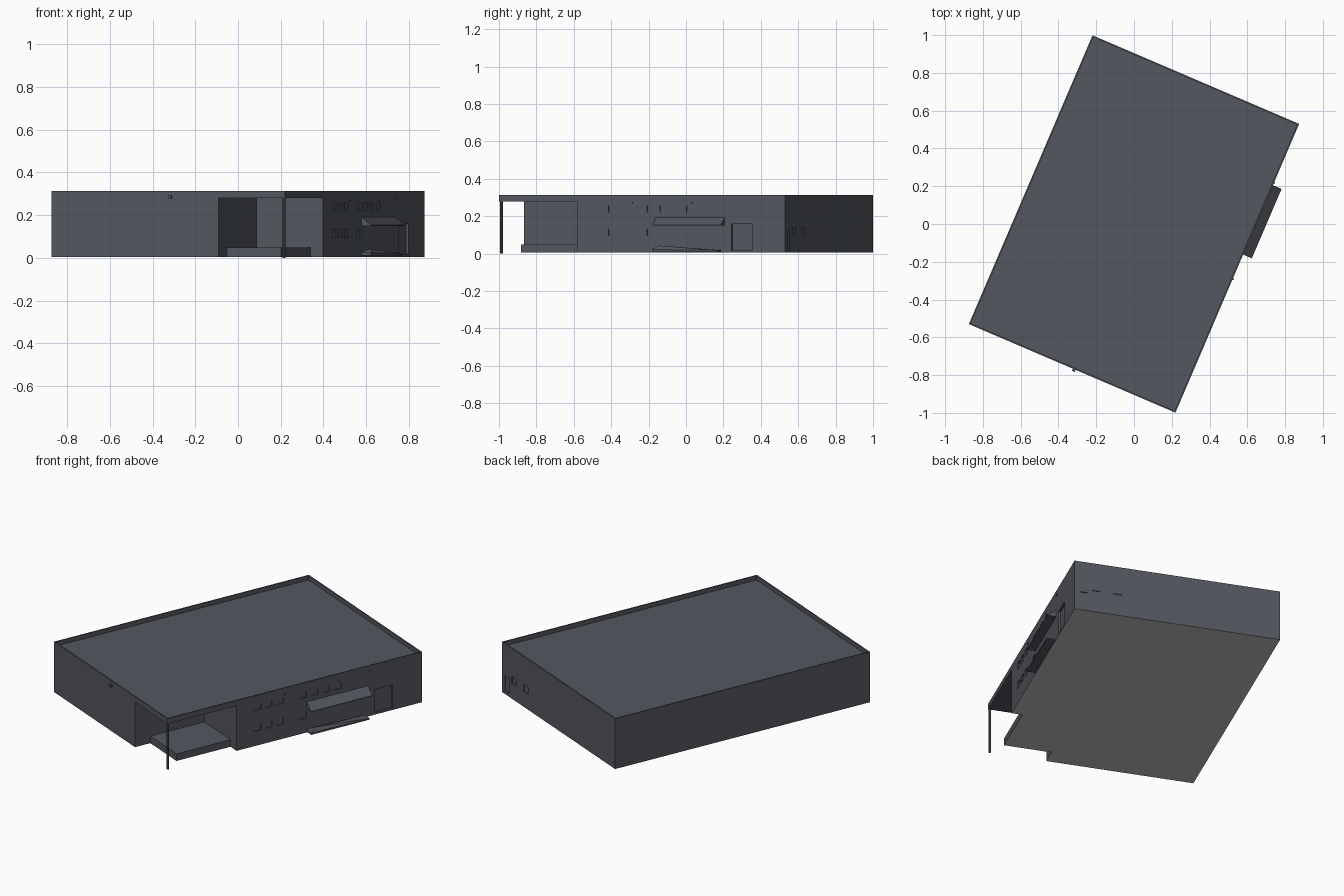
import bpy, bmesh, math
from mathutils import Matrix, Vector

if "Cube" in bpy.data.objects:
    bpy.data.objects.remove(bpy.data.objects["Cube"])

# Local frame: x runs along the long entrance side, y runs inward, origin at the front corner
L, W = 1.663, 1.190
BASE, SOFFIT, ROOF, TOP = 0.005, 0.28, 0.287, 0.313
PLACE = Matrix.Rotation(math.radians(66.81), 4, 'Z') @ Matrix.Translation((-L / 2, -W / 2, 0))


def material(name, rgb):
    m = bpy.data.materials.new(name)
    m.diffuse_color = (*rgb, 1)
    m.use_nodes = True
    m.node_tree.nodes["Principled BSDF"].inputs["Base Color"].default_value = m.diffuse_color
    return m


SLATE = material("slate grey", (0.088, 0.095, 0.114))
UNDER = material("underside light grey", (0.53, 0.53, 0.53))


def finish(name, bm, underside=False):
    bmesh.ops.recalc_face_normals(bm, faces=bm.faces[:])
    if underside:
        for f in bm.faces:
            f.material_index = 1 if f.normal.z < -0.9 else 0
    bm.transform(PLACE)
    me = bpy.data.meshes.new(name)
    bm.to_mesh(me)
    bm.free()
    me.materials.append(SLATE)
    me.materials.append(UNDER)
    ob = bpy.data.objects.new(name, me)
    bpy.context.collection.objects.link(ob)
    return ob


def add_prism(bm, outline, z0, z1):
    face = bm.faces.new([bm.verts.new((x, y, z0)) for x, y in outline])
    ext = bmesh.ops.extrude_face_region(bm, geom=[face])
    verts = [v for v in ext["geom"] if isinstance(v, bmesh.types.BMVert)]
    bmesh.ops.translate(bm, verts=verts, vec=(0, 0, z1 - z0))


def rect(x0, x1, y0, y1):
    return [(x0, y0), (x1, y0), (x1, y1), (x0, y1)]


def prism(name, outline, z0, z1, underside=False):
    bm = bmesh.new()
    add_prism(bm, outline, z0, z1)
    return finish(name, bm, underside)


def box(name, x0, x1, y0, y1, z0, z1, underside=False):
    return prism(name, rect(x0, x1, y0, y1), z0, z1, underside)


def hull(name, points):
    bm = bmesh.new()
    for p in points:
        bm.verts.new(p)
    bmesh.ops.convex_hull(bm, input=bm.verts[:])
    return finish(name, bm)


# Main block with the entrance corner cut away
CX, CY = 0.453, 0.338
body = prism("building_body", [(CX, 0), (L, 0), (L, W), (0, W), (0, CY), (CX, CY)],
             BASE, SOFFIT, True)

# Recesses: doorway and two window rows on the long side, door and windows on the rear side
bm = bmesh.new()
add_prism(bm, rect(1.352, 1.471, -0.02, 0.013), 0.018, 0.158)
upper = [0.565, 0.637, 0.71, 0.86, 0.935, 1.01, 1.09]
for row, (z0, z1) in ((upper, (0.22, 0.257)), (upper[:4], (0.095, 0.133))):
    for x in row:
        add_prism(bm, rect(x, x + 0.048, -0.02, 0.005), z0, z1)
for y0, y1, z0, z1 in ((0.03, 0.075, 0.025, 0.12), (0.10, 0.15, 0.10, 0.14), (0.225, 0.275, 0.10, 0.14)):
    add_prism(bm, rect(L - 0.005, L + 0.02, y0, y1), z0, z1)
cutter = finish("recess_cutter", bm)
cutter.hide_render = True
cutter.hide_viewport = True
mod = body.modifiers.new("recesses", 'BOOLEAN')
mod.operation = 'DIFFERENCE'
mod.solver = 'EXACT'
mod.object = cutter

# Roof deck and parapet
box("roof_deck", 0, L, 0, W, SOFFIT, ROOF)
T = 0.008
box("parapet_long_front", 0, L, 0, T, ROOF, TOP)
box("parapet_long_back", 0, L, W - T, W, ROOF, TOP)
box("parapet_short_front", 0, T, T, W - T, ROOF, TOP)
box("parapet_short_back", L - T, L, T, W - T, ROOF, TOP)

# Entrance platform and corner post
box("entrance_platform", 0.10, CX, 0.063, CY, BASE, 0.048, True)
bm = bmesh.new()
bmesh.ops.create_cone(bm, cap_ends=True, segments=10, radius1=0.007, radius2=0.007, depth=SOFFIT,
                      matrix=Matrix.Translation((0.010, 0.008, SOFFIT / 2)))
finish("corner_post", bm)

# Sloping canopy over the ramp
hull("canopy", [(x, y, z) for x in (0.91, 1.31)
                for y, z in ((0, 0.192), (0, 0.15), (-0.05, 0.15), (-0.05, 0.153))])

# Low ramp along the wall
hull("ramp", [(0.91, 0, 0.027), (0.94, -0.034, 0.043), (0.91, -0.05, 0.022),
              (1.29, -0.05, 0.018), (1.29, 0, 0.018)]
     + [(x, y, 0.010) for x in (0.91, 1.29) for y in (0, -0.05)])

# Small wall lamps
for x, z in ((0.77, 0.272), (1.12, 0.272), (1.325, 0.28)):
    box("side_lamp", x - 0.004, x + 0.004, -0.006, 0.001, z - 0.004, z + 0.004)
box("front_lamp", -0.012, 0.001, 0.575, 0.591, 0.279, 0.293)
